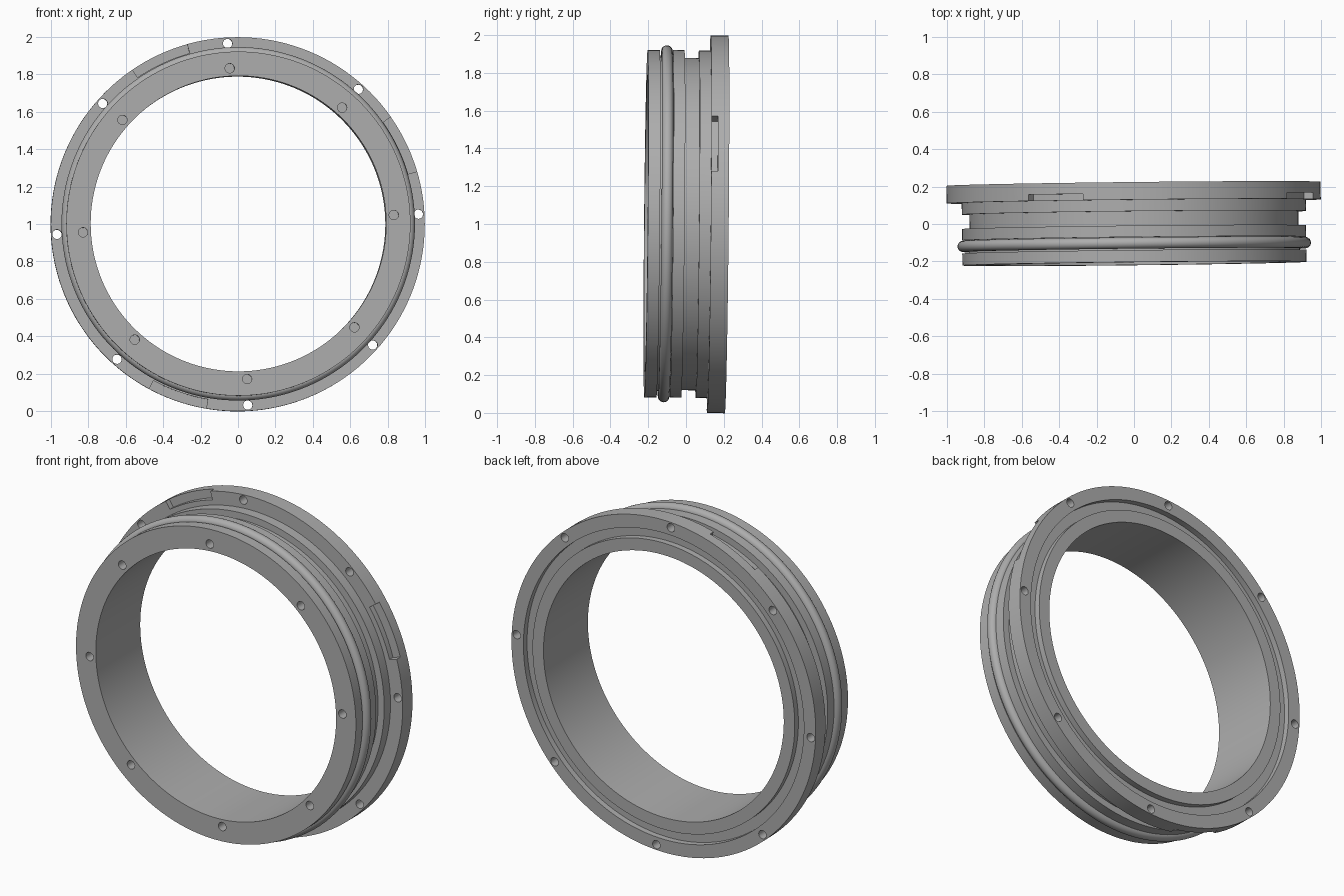
import bpy, bmesh, math
from mathutils import Matrix, Vector

cube = bpy.data.objects.get("Cube")
if cube:
    bpy.data.objects.remove(cube)

# The whole ring leans very slightly off the y axis
TILT = (Matrix.Translation((0, 0, 1)) @ Matrix.Rotation(0.011, 4, 'Z')
        @ Matrix.Rotation(-0.0095, 4, 'X'))
HOLES, HOLE_R, PHASE = 8, 0.025, math.radians(3.2)

grey = bpy.data.materials.new("machined_grey")
grey.use_nodes = True
colour = (0.42, 0.42, 0.42, 1)
grey.diffuse_color = colour
grey.node_tree.nodes["Principled BSDF"].inputs["Base Color"].default_value = colour


def finish(bm, name):
    bmesh.ops.recalc_face_normals(bm, faces=bm.faces)
    mesh = bpy.data.meshes.new(name)
    bm.to_mesh(mesh)
    bm.free()
    mesh.materials.append(grey)
    obj = bpy.data.objects.new(name, mesh)
    bpy.context.collection.objects.link(obj)
    return obj


def lathe(bm, profile, steps, start=0.0, sweep=math.tau):
    """Sweep a closed (radius, y) profile about the y axis."""
    full = sweep == math.tau
    rings = []
    for i in range(steps if full else steps + 1):
        a = start + sweep * i / steps
        rings.append([bm.verts.new((r * math.cos(a), y, r * math.sin(a))) for r, y in profile])
    n = len(profile)
    for i in range(steps):
        one, two = rings[i], rings[(i + 1) % len(rings)]
        for j in range(n):
            k = (j + 1) % n
            bm.faces.new((one[j], one[k], two[k], two[j]))
    if not full:
        bm.faces.new(rings[0])
        bm.faces.new(rings[-1])


def drill(bm, radius, y0, y1):
    """Circle of round cutters parallel to the y axis."""
    for i in range(HOLES):
        a = PHASE + math.tau * i / HOLES
        centre = Vector((radius * math.cos(a), (y0 + y1) / 2, radius * math.sin(a)))
        bmesh.ops.create_cone(
            bm, cap_ends=True, segments=24, radius1=HOLE_R, radius2=HOLE_R, depth=y1 - y0,
            matrix=Matrix.Translation(centre) @ Matrix.Rotation(math.pi / 2, 4, 'X'))


def smooth(obj):
    bpy.ops.object.select_all(action='DESELECT')
    obj.select_set(True)
    bpy.context.view_layer.objects.active = obj
    bpy.ops.object.shade_smooth_by_angle(angle=math.radians(30))


# Flanged body: seal groove, relief groove, flange, back face groove, bore
bm = bmesh.new()
lathe(bm, [(0.79, -0.212), (0.92, -0.212), (0.92, -0.148), (0.885, -0.148), (0.885, -0.078),
           (0.92, -0.078), (0.92, -0.017), (0.88, -0.017), (0.88, 0.06), (0.92, 0.06),
           (0.92, 0.121), (1.0, 0.121), (1.0, 0.215), (0.922, 0.215), (0.922, 0.18),
           (0.862, 0.18), (0.862, 0.215), (0.79, 0.215)], 144)
body = finish(bm, "flanged_ring")

# Cutters: flange through holes, blind front holes, three rim notches
bm = bmesh.new()
drill(bm, 0.968, 0.05, 0.3)
drill(bm, 0.832, -0.3, -0.15)
for middle in (25.7, 115, 251):
    lathe(bm, [(0.95, 0.1), (1.03, 0.1), (1.03, 0.155), (0.95, 0.155)], 16,
          math.radians(middle - 9.3), math.radians(18.6))
cutter = finish(bm, "cutters")
cutter.hide_render = True

cut = body.modifiers.new("cuts", 'BOOLEAN')
cut.object = cutter
cut.solver = 'EXACT'
bpy.context.view_layer.objects.active = body
bpy.ops.object.modifier_apply(modifier=cut.name)
bpy.data.objects.remove(cutter)

# Round seal sitting in the front groove
bm = bmesh.new()
lathe(bm, [(0.915 + 0.03 * math.cos(math.tau * i / 20), -0.11 + 0.03 * math.sin(math.tau * i / 20))
           for i in range(20)], 144)
seal = finish(bm, "seal_ring")

for part in (body, seal):
    part.data.transform(TILT)
    smooth(part)
